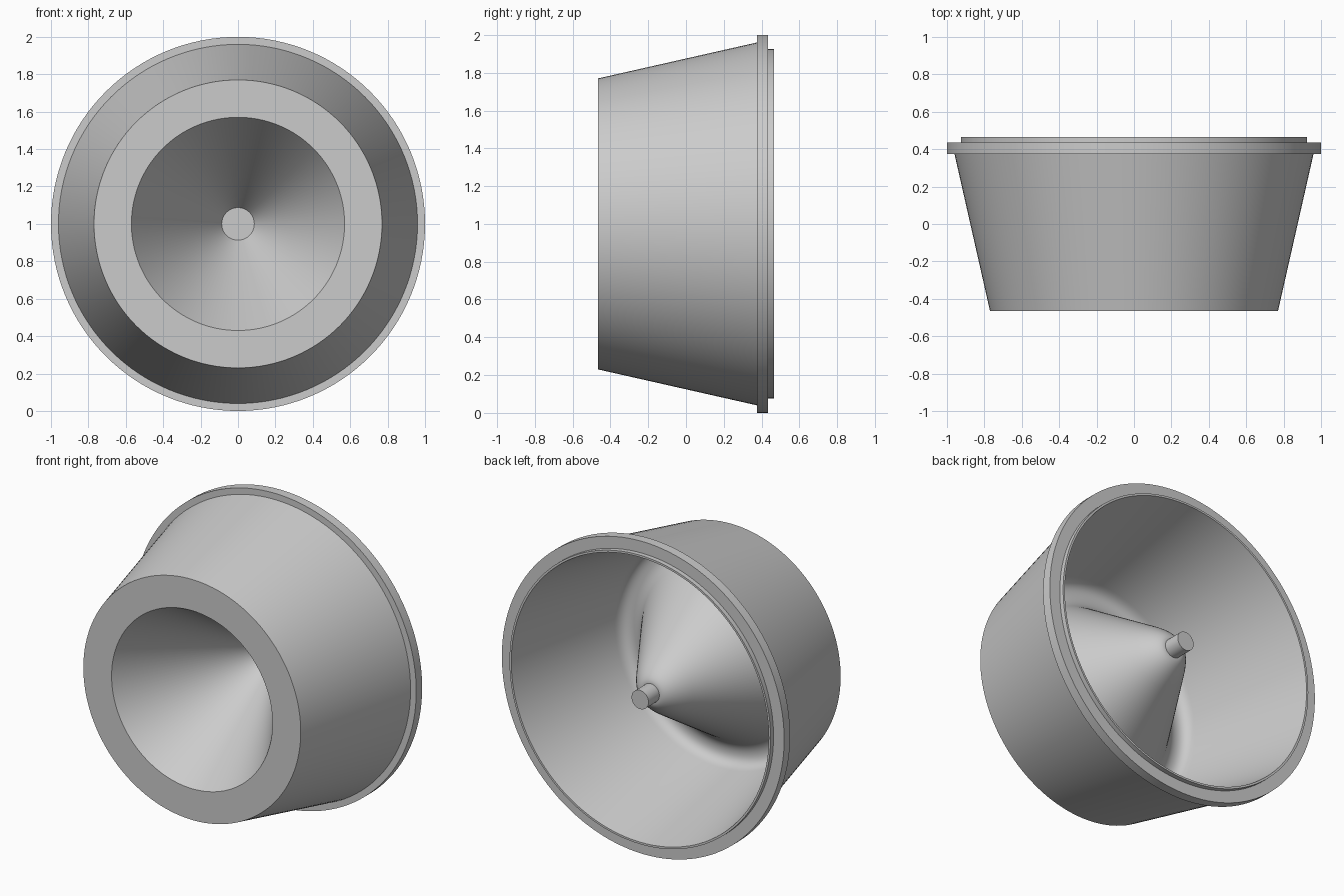
import bpy, bmesh, math
from mathutils import Vector, Matrix

cube = bpy.data.objects.get("Cube")
if cube:
    bpy.data.objects.remove(cube, do_unlink=True)

GREY = (0.6, 0.6, 0.6, 1.0)
grey = bpy.data.materials.new("plain grey")
grey.use_nodes = True
grey.diffuse_color = GREY
grey.node_tree.nodes["Principled BSDF"].inputs["Base Color"].default_value = GREY

SEGMENTS = 128
FRONT, BACK = -0.465, 0.465


def rounded(a, corner, b, steps=10):
    """Smooth bend from a to b, pulled towards the corner."""
    a, c, b = Vector(a), Vector(corner), Vector(b)
    ts = [i / steps for i in range(steps + 1)]
    return [tuple(a * (1 - t) ** 2 + c * 2 * t * (1 - t) + b * t * t) for t in ts]


def lathe(name, profile):
    """Revolve (radius, y) points about the horizontal axis at z = 1."""
    bm = bmesh.new()
    verts = [bm.verts.new((r, y, 0)) for r, y in profile]
    edges = [bm.edges.new(pair) for pair in zip(verts, verts[1:])]
    bmesh.ops.spin(bm, geom=verts + edges, cent=(0, 0, 0), axis=(0, 1, 0),
                   angle=math.tau, steps=SEGMENTS, use_merge=True)
    bmesh.ops.remove_doubles(bm, verts=bm.verts, dist=1e-5)
    bmesh.ops.recalc_face_normals(bm, faces=bm.faces)
    bm.transform(Matrix.Translation((0, 0, 1)))
    mesh = bpy.data.meshes.new(name)
    bm.to_mesh(mesh)
    bm.free()
    mesh.materials.append(grey)
    obj = bpy.data.objects.new(name, mesh)
    bpy.context.collection.objects.link(obj)
    bpy.ops.object.select_all(action='DESELECT')
    obj.select_set(True)
    bpy.context.view_layer.objects.active = obj
    bpy.ops.object.shade_smooth_by_angle(angle=math.radians(25))
    return obj


# Housing: front recess, tapered wall, stepped flange, hollow back, inner cone
recess = [(0, 0.295), (0.087, 0.295), (0.57, FRONT)]
outside = [(0.77, FRONT), (0.96, 0.375), (1.0, 0.375), (1.0, 0.435),
           (0.925, 0.435), (0.925, BACK), (0.912, BACK)]
wall_bend = rounded((0.737, -0.33), (0.722, -0.40), (0.66, -0.40))
cone_bend = rounded((0.66, -0.40), (0.594, -0.40), (0.55, -0.332))
nose = rounded((0.20, 0.217), (0.112, 0.355), (0.06, 0.355))
lathe("cone_housing", recess + outside + wall_bend + cone_bend[1:] + nose + [(0, 0.355)])

# Short pin on the tip of the cone
lathe("centre_pin", [(0, 0.34), (0.06, 0.34), (0.06, BACK), (0, BACK)])
